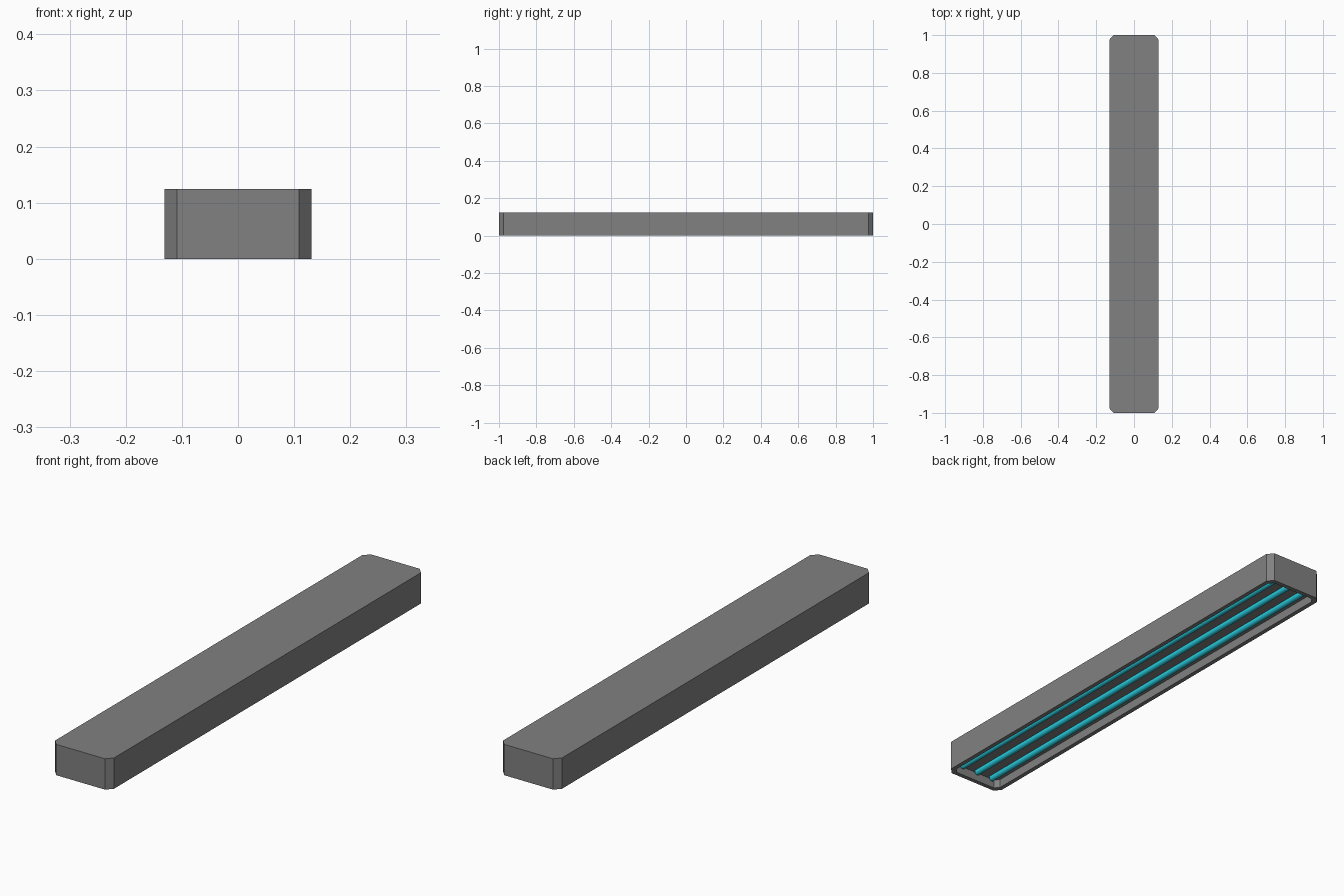
import bpy, bmesh, math

if "Cube" in bpy.data.objects:
    bpy.data.objects.remove(bpy.data.objects["Cube"])

HALF_X, HALF_Y, HEIGHT = 0.131, 1.0, 0.124
CUT_X, CUT_Y = 0.022, 0.025      # corner chamfer
RIM, DEPTH = 0.018, 0.036        # recess underneath


def material(name, color):
    mat = bpy.data.materials.new(name)
    mat.diffuse_color = (*color, 1)
    mat.use_nodes = True
    mat.node_tree.nodes["Principled BSDF"].inputs["Base Color"].default_value = mat.diffuse_color
    return mat


def outline(hx, hy, cx, cy):
    """Rectangle with cut corners, counter-clockwise."""
    return [(hx, -hy + cy), (hx, hy - cy), (hx - cx, hy), (-hx + cx, hy),
            (-hx, hy - cy), (-hx, -hy + cy), (-hx + cx, -hy), (hx - cx, -hy)]


def add_object(name, bm, mat):
    bmesh.ops.recalc_face_normals(bm, faces=bm.faces)
    mesh = bpy.data.meshes.new(name)
    bm.to_mesh(mesh)
    bm.free()
    mesh.materials.append(mat)
    obj = bpy.data.objects.new(name, mesh)
    bpy.context.collection.objects.link(obj)
    return obj


# Housing: chamfered shell, folded under at the rim into a recess
bm = bmesh.new()
outer = outline(HALF_X, HALF_Y, CUT_X, CUT_Y)
inner = outline(HALF_X - RIM, HALF_Y - RIM, CUT_X * 0.75, CUT_Y * 0.75)
loops = [[bm.verts.new((x, y, z)) for x, y in pts]
         for pts, z in ((outer, HEIGHT), (outer, 0), (inner, 0), (inner, DEPTH))]
for a, b in zip(loops, loops[1:]):
    for i in range(8):
        j = (i + 1) % 8
        bm.faces.new((a[i], a[j], b[j], b[i]))
bm.faces.new(loops[0])
bm.faces.new(loops[-1])
add_object("lamp_housing", bm, material("housing_dark_grey", (0.22, 0.22, 0.22)))

# Three light tubes running along the recess
teal = material("tube_teal", (0.02, 0.62, 0.75))
for i, x in enumerate((-0.075, 0, 0.075)):
    bpy.ops.mesh.primitive_cylinder_add(
        vertices=16, radius=0.0125, depth=1.94,
        location=(x, 0, 0.03), rotation=(math.pi / 2, 0, 0))
    tube = bpy.context.object
    tube.name = f"light_tube_{i + 1}"
    tube.data.materials.append(teal)
    bpy.ops.object.shade_smooth_by_angle()
